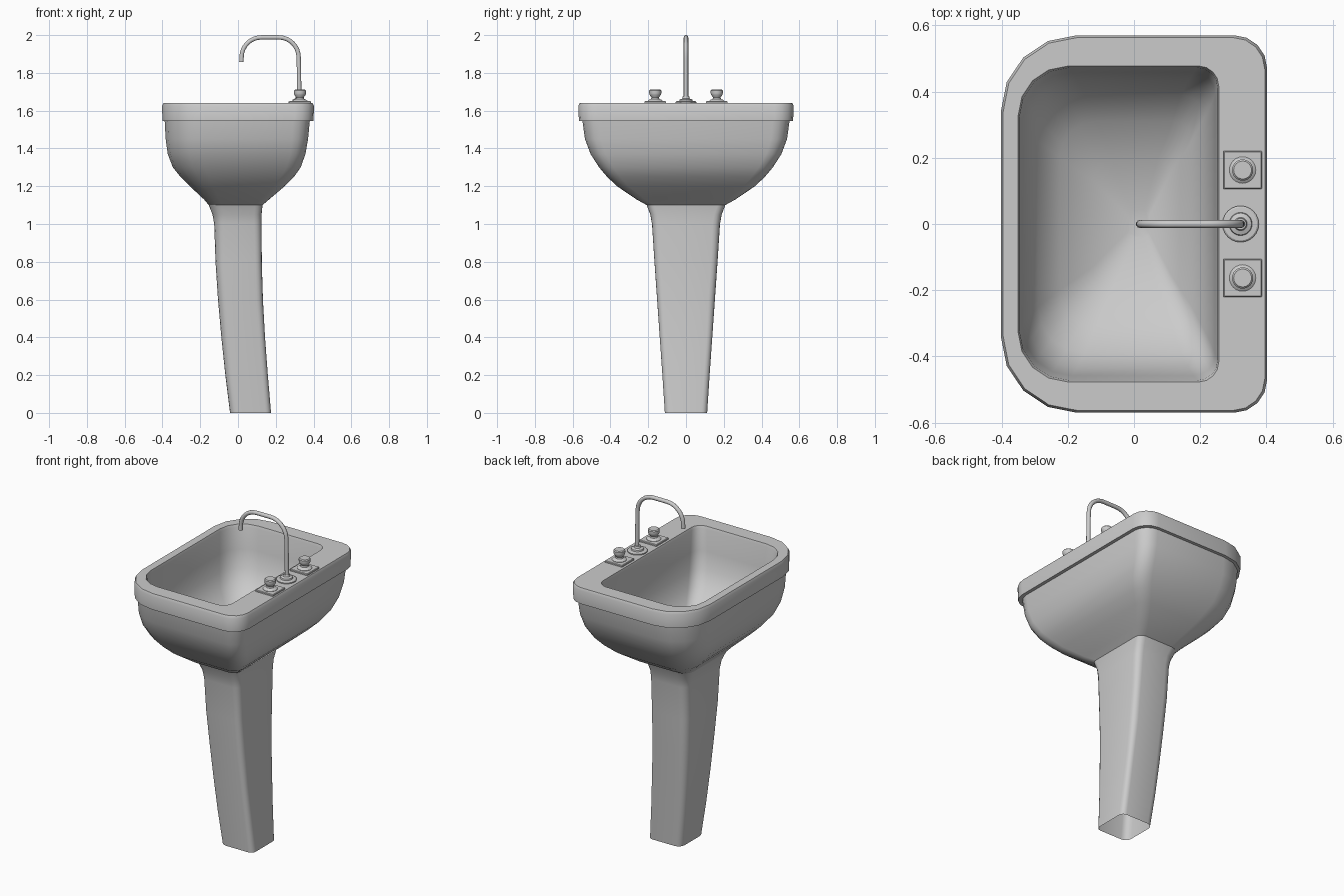
import bpy, bmesh
from math import sin, cos, pi

SEG = 4  # segments per rounded corner


def ring(z, x0, x1, hy, rl, rr):
    """Rounded rectangle at height z; rl / rr are the left / right corner radii."""
    pts = []
    for cx, cy, r, a0 in ((x1 - rr, hy - rr, rr, 0), (x0 + rl, hy - rl, rl, pi / 2),
                          (x0 + rl, -hy + rl, rl, pi), (x1 - rr, -hy + rr, rr, 3 * pi / 2)):
        for i in range(SEG + 1):
            a = a0 + i * pi / 2 / SEG
            pts.append((cx + r * cos(a), cy + r * sin(a), z))
    return pts


def finish(name, bm, angle=0.55):
    me = bpy.data.meshes.new(name)
    bm.to_mesh(me)
    bm.free()
    ob = bpy.data.objects.new(name, me)
    bpy.context.collection.objects.link(ob)
    bpy.ops.object.select_all(action='DESELECT')
    ob.select_set(True)
    bpy.context.view_layer.objects.active = ob
    bpy.ops.object.shade_smooth_by_angle(angle=angle)
    return ob


def loft(name, rings, cap_start=False, cap_end=False):
    bm = bmesh.new()
    loops = [[bm.verts.new(p) for p in r] for r in rings]
    n = len(loops[0])
    for a, b in zip(loops, loops[1:]):
        for i in range(n):
            j = (i + 1) % n
            bm.faces.new((a[i], a[j], b[j], b[i]))
    if cap_start:
        bm.faces.new(loops[0][::-1])
    if cap_end:
        bm.faces.new(loops[-1])
    return finish(name, bm)


def lathe(name, x, y, profile, n=24):
    return loft(name, [[(x + r * cos(2 * pi * i / n), y + r * sin(2 * pi * i / n), z)
                        for i in range(n)] for r, z in profile], True, True)


# Pedestal: leaning, tapered, open at the bottom
loft("pedestal", [ring(*r) for r in (
    (0.00, -0.042, 0.175, 0.112, 0.04, 0.03),
    (0.20, -0.067, 0.158, 0.125, 0.04, 0.03),
    (0.40, -0.088, 0.143, 0.139, 0.045, 0.03),
    (0.60, -0.106, 0.132, 0.153, 0.05, 0.035),
    (0.80, -0.119, 0.126, 0.167, 0.05, 0.035),
    (1.00, -0.126, 0.125, 0.180, 0.055, 0.04),
    (1.05, -0.135, 0.125, 0.189, 0.06, 0.04),
    (1.10, -0.155, 0.130, 0.208, 0.065, 0.04))])

# Basin: outer bowl, rolled rim, then the inner bowl
outer = (
    (1.100, -0.155, 0.130, 0.208, 0.065, 0.04),
    (1.130, -0.180, 0.165, 0.262, 0.08, 0.045),
    (1.200, -0.255, 0.247, 0.365, 0.12, 0.06),
    (1.250, -0.305, 0.297, 0.418, 0.15, 0.07),
    (1.300, -0.345, 0.332, 0.460, 0.17, 0.075),
    (1.370, -0.372, 0.357, 0.505, 0.19, 0.08),
    (1.450, -0.383, 0.371, 0.535, 0.20, 0.085),
    (1.545, -0.388, 0.380, 0.548, 0.21, 0.09),
    (1.545, -0.400, 0.400, 0.567, 0.225, 0.10),
    (1.625, -0.402, 0.402, 0.570, 0.23, 0.10),
    (1.640, -0.395, 0.395, 0.563, 0.223, 0.095))
inner = (
    (1.640, -0.350, 0.256, 0.477, 0.15, 0.06),
    (1.625, -0.346, 0.252, 0.472, 0.15, 0.06),
    (1.500, -0.338, 0.245, 0.458, 0.15, 0.065),
    (1.400, -0.322, 0.235, 0.435, 0.15, 0.07),
    (1.320, -0.290, 0.212, 0.390, 0.14, 0.07),
    (1.250, -0.225, 0.175, 0.310, 0.11, 0.06),
    (1.190, -0.125, 0.110, 0.190, 0.06, 0.04),
    (1.150, -0.015, 0.045, 0.040, 0.02, 0.015))
loft("basin", [ring(*r) for r in outer + inner], cap_end=True)

# Tap handles on square plates, one each side
for side, y in (("left", 0.163), ("right", -0.163)):
    loft(f"{side}_plate", [ring(z, 0.328 - h, 0.328 + h, h, 0.003, 0.003)
                           for z, h in ((1.635, 0.058), (1.647, 0.058), (1.65, 0.055))],
         cap_end=True).location.y = y
    lathe(f"{side}_handle", 0.328, y, (
        (0.040, 1.645), (0.040, 1.652), (0.032, 1.658), (0.022, 1.662), (0.020, 1.670),
        (0.030, 1.684), (0.032, 1.692), (0.032, 1.706), (0.027, 1.711)))

# Spout base and gooseneck spout
lathe("spout_base", 0.322, 0, ((0.055, 1.635), (0.055, 1.646), (0.050, 1.650), (0.035, 1.651),
                               (0.033, 1.659), (0.020, 1.664), (0.017, 1.675)))
R, TOP = 0.105, 1.988
path = [(0.325, 1.64), (0.322, TOP - R - 0.02)]
path += [(0.321 - R + R * cos(i * pi / 16), TOP - R + R * sin(i * pi / 16)) for i in range(9)]
path += [(0.019 + R - R * sin(i * pi / 16), TOP - R + R * cos(i * pi / 16)) for i in range(9)]
path.append((0.018, 1.858))
cu = bpy.data.curves.new("spout", 'CURVE')
cu.dimensions = '3D'
cu.bevel_depth = 0.012
cu.bevel_resolution = 3
cu.use_fill_caps = True
sp = cu.splines.new('POLY')
sp.points.add(len(path) - 1)
for p, (x, z) in zip(sp.points, path):
    p.co = (x, 0, z, 1)
    sp.use_smooth = True
bpy.context.collection.objects.link(bpy.data.objects.new("spout", cu))
